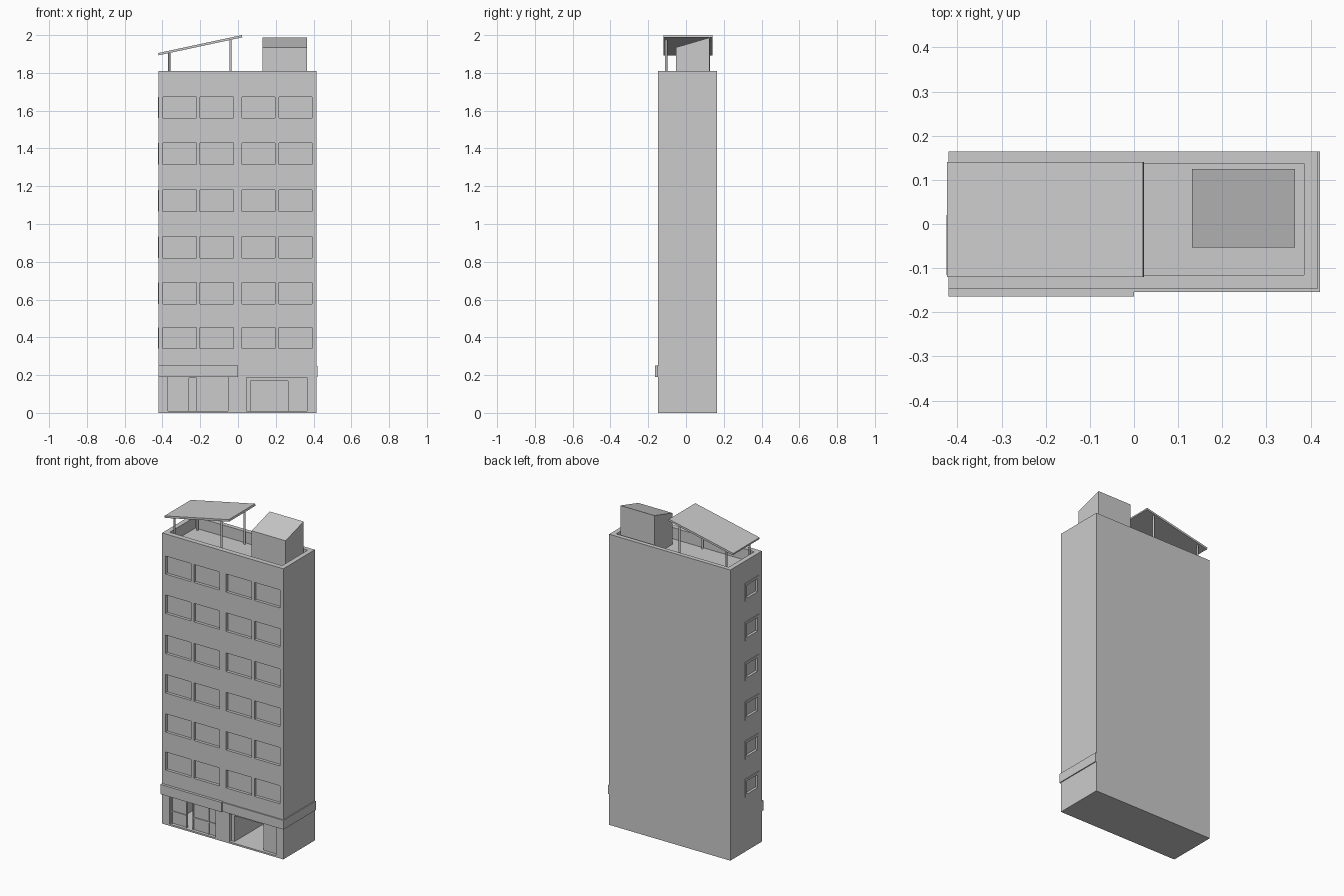
import bpy, bmesh
from mathutils import Vector

if "Cube" in bpy.data.objects:
    bpy.data.objects.remove(bpy.data.objects["Cube"])


def make(name, bm):
    bmesh.ops.recalc_face_normals(bm, faces=bm.faces)
    me = bpy.data.meshes.new(name)
    bm.to_mesh(me)
    bm.free()
    ob = bpy.data.objects.new(name, me)
    bpy.context.collection.objects.link(ob)
    return ob


def boxes(name, items):
    """One object from boxes given as (x0, x1, y0, y1, z0, z1)."""
    bm = bmesh.new()
    for x0, x1, y0, y1, z0, z1 in items:
        for v in bmesh.ops.create_cube(bm, size=1)["verts"]:
            v.co = Vector((x1 if v.co.x > 0 else x0,
                           y1 if v.co.y > 0 else y0,
                           z1 if v.co.z > 0 else z0))
    return make(name, bm)


def prism(name, pts, axis, a, b):
    """Extrude a 2D profile along the given axis from a to b."""
    bm = bmesh.new()

    def place(p, t):
        c = list(p)
        c.insert(axis, t)
        return c
    face = bm.faces.new([bm.verts.new(place(p, a)) for p in pts])
    out = bmesh.ops.extrude_face_region(bm, geom=[face])["geom"]
    for v in out:
        if isinstance(v, bmesh.types.BMVert):
            v.co[axis] = b
    return make(name, bm)


def cut(target, name, items):
    cutter = boxes(name, items)
    cutter.hide_render = True
    mod = target.modifiers.new(name, "BOOLEAN")
    mod.operation, mod.solver, mod.object = "DIFFERENCE", "EXACT", cutter
    bpy.context.view_layer.objects.active = target
    bpy.ops.object.modifier_apply(modifier=name)
    bpy.data.objects.remove(cutter)


L, R, F, B, TOP, ROOF = -0.42, 0.415, -0.147, 0.164, 1.81, 1.74
floors = [(0.34, 0.452), (0.576, 0.69), (0.82, 0.935),
          (1.065, 1.18), (1.315, 1.43), (1.56, 1.672)]
columns = [(-0.396, -0.22), (-0.201, -0.025), (0.02, 0.196), (0.216, 0.392)]

# Tower with roof well, window recesses and ground floor rooms
tower = boxes("tower", [(L, R, F, B, 0, TOP)])
cut(tower, "roof_well", [(-0.39, 0.385, -0.115, 0.137, ROOF, 2)])
cut(tower, "window_recesses",
    [(a, b, -0.3, F + 0.018, z0, z1) for z0, z1 in floors for a, b in columns])
cut(tower, "side_recesses",
    [(-0.6, L + 0.012, -0.1, 0.005, z0 + 0.015, z1 - 0.015) for z0, z1 in floors])
cut(tower, "entrance_recesses",
    [(-0.37, -0.052, -0.3, F + 0.02, 0.01, 0.19),
     (0.045, 0.365, -0.3, F + 0.02, 0.01, 0.187)])
cut(tower, "ground_rooms",
    [(-0.365, -0.057, -0.2, 0.145, 0.01, 0.185),
     (0.065, 0.265, -0.2, 0.145, 0.01, 0.17)])

# Raised frames round the side windows
frames = []
for z0, z1 in floors:
    x0, x1, y0, y1, t = L - 0.004, L + 0.003, -0.115, 0.02, 0.015
    frames += [(x0, x1, y0, y1, z0, z0 + t), (x0, x1, y0, y1, z1 - t, z1),
               (x0, x1, y0, y0 + t, z0 + t, z1 - t),
               (x0, x1, y1 - t, y1, z0 + t, z1 - t)]
boxes("side_window_frames", frames)

# Shop front panes with frame bars, leaving a doorway between them
g = F + 0.02
boxes("shop_panes", [(-0.37, -0.26, g, g + 0.006, 0.01, 0.19),
                     (-0.22, -0.052, g, g + 0.006, 0.01, 0.19)])
bars = [(x - 0.003, x + 0.003, g - 0.006, g + 0.008, 0.01, 0.19)
        for x in (-0.365, -0.263, -0.217, -0.11, -0.057)]
bars += [(a, b, g - 0.005, g + 0.007, 0.082, 0.088)
         for a, b in ((-0.365, -0.263), (-0.217, -0.057))]
boxes("shop_frame_bars", bars)

# Sign board on the left and thinner band wrapping the right corner
boxes("sign_board", [(L, 0, -0.164, F + 0.005, 0.19, 0.25)])
prism("corner_band", [(0, -0.154), (0.421, -0.154), (0.421, B), (0.41, B),
                      (0.41, F + 0.005), (0, F + 0.005)], 2, 0.19, 0.247)

# Stair hut with sloping roof
prism("stair_hut", [(-0.053, ROOF), (0.125, ROOF), (0.125, 1.987),
                    (-0.053, 1.935)], 0, 0.131, 0.365)

# Sloping roof canopy on four posts
prism("canopy", [(-0.42, 1.893), (0.023, 1.988), (0.02, 2.0),
                 (-0.423, 1.905)], 1, -0.12, 0.14)
for i, (x, z) in enumerate([(-0.364, 1.908), (-0.04, 1.978)]):
    for j, y in enumerate([-0.105, 0.122]):
        bm = bmesh.new()
        bmesh.ops.create_cone(bm, cap_ends=True, segments=12, radius1=0.006,
                              radius2=0.006, depth=z - ROOF)
        post = make(f"canopy_post_{i}{j}", bm)
        post.location = (x, y, (z + ROOF) / 2)
        bpy.context.view_layer.objects.active = post
        post.select_set(True)
        bpy.ops.object.shade_smooth_by_angle()
        post.select_set(False)
